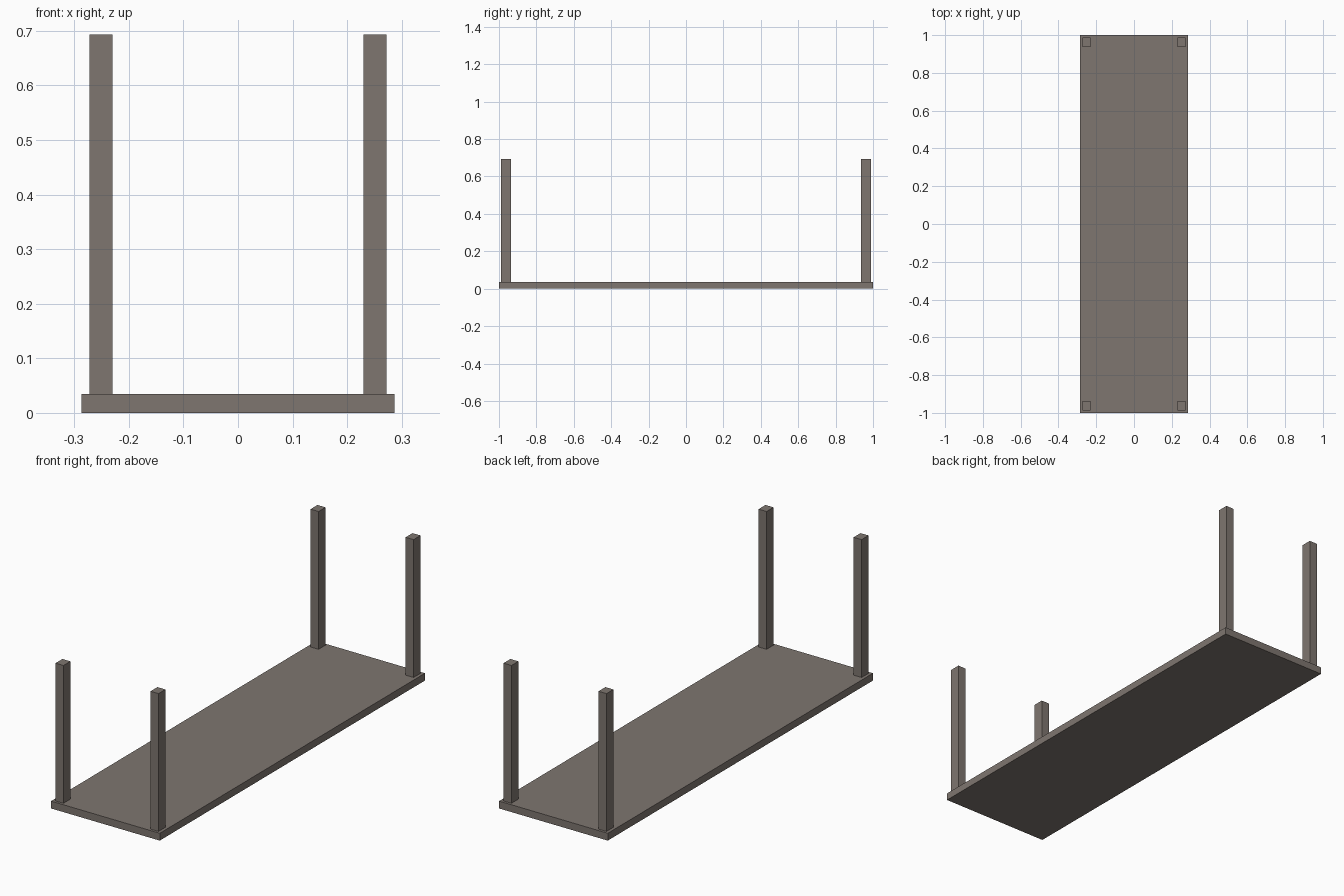
import bpy

if "Cube" in bpy.data.objects:
    bpy.data.objects.remove(bpy.data.objects["Cube"])

wood = bpy.data.materials.new("wood")
wood.diffuse_color = (0.21, 0.18, 0.16, 1)
wood.use_nodes = True
wood.node_tree.nodes["Principled BSDF"].inputs["Base Color"].default_value = wood.diffuse_color


def box(name, center, size):
    bpy.ops.mesh.primitive_cube_add(size=1, location=center)
    obj = bpy.context.object
    obj.name = name
    obj.scale = size
    bpy.ops.object.transform_apply(location=False, rotation=False, scale=True)
    obj.data.materials.append(wood)
    return obj


TOP_Z = 0.035
HEIGHT = 0.693

# Tabletop lying on the ground
box("tabletop", (0, 0, TOP_Z / 2), (0.574, 2.0, TOP_Z))

# Four upright legs near the corners
for y, end in ((-0.962, "front"), (0.962, "back")):
    for x, side in ((-0.251, "left"), (0.251, "right")):
        box(f"{end}_{side}_leg", (x, y, (TOP_Z + HEIGHT) / 2),
            (0.042, 0.052, HEIGHT - TOP_Z))
